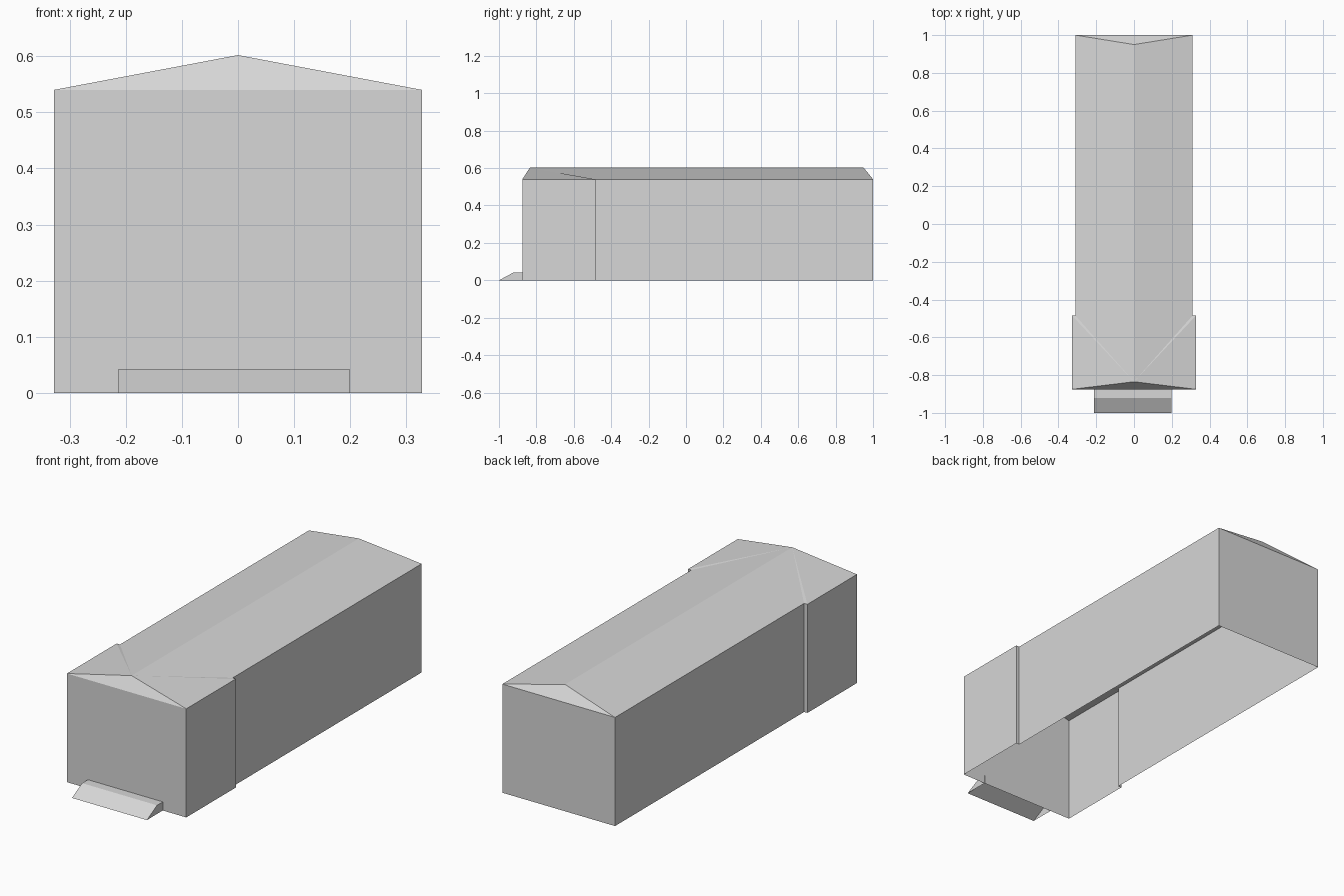
import bpy

cube = bpy.data.objects.get("Cube")
if cube:
    bpy.data.objects.remove(cube, do_unlink=True)

grey = bpy.data.materials.new("light grey")
grey.use_nodes = True
grey.diffuse_color = (0.68, 0.68, 0.68, 1)
grey.node_tree.nodes["Principled BSDF"].inputs["Base Color"].default_value = grey.diffuse_color


def add_part(name, verts, faces):
    mesh = bpy.data.meshes.new(name)
    mesh.from_pydata(verts, [], faces)
    mesh.materials.append(grey)
    obj = bpy.data.objects.new(name, mesh)
    bpy.context.collection.objects.link(obj)
    return obj


EAVE, RIDGE = 0.54, 0.602
FRONT, STEP, BACK = -0.875, -0.485, 1.0
WIDE, NARROW = 0.328, 0.31

# Plan outline: a wide front bay stepping in to a narrower hall
right = [(WIDE, FRONT), (WIDE, STEP), (NARROW, STEP), (NARROW, BACK)]
plan = right + [(-x, y) for x, y in reversed(right)]
n = len(plan)

# Walls: open underneath
base = [(x, y, 0) for x, y in plan]
eaves = [(x, y, EAVE) for x, y in plan]
add_part("walls", base + eaves,
         [(i, (i + 1) % n, (i + 1) % n + n, i + n) for i in range(n)])

# Hipped roof: the bay slopes and their slivers fan from the front ridge point
f, b = n, n + 1
roof_faces = [(0, 1, f), (1, 2, f), (2, 3, b, f), (3, 4, b),
              (4, 5, f, b), (5, 6, f), (6, 7, f), (7, 0, f)]
add_part("roof", eaves + [(0, -0.835, RIDGE), (0, 0.95, RIDGE)], roof_faces)

# Entrance ramp: sloped profile swept across, open underneath
profile = [(-1.0, 0), (-0.92, 0.043), (-0.872, 0.043), (-0.872, 0)]
m = len(profile)
ramp = [(x, y, z) for x in (-0.213, 0.199) for y, z in profile]
ramp_faces = [(i, i + m, i + m + 1, i + 1) for i in range(m - 1)]
ramp_faces += [tuple(range(m)), tuple(reversed(range(m, 2 * m)))]
add_part("entrance_ramp", ramp, ramp_faces)
